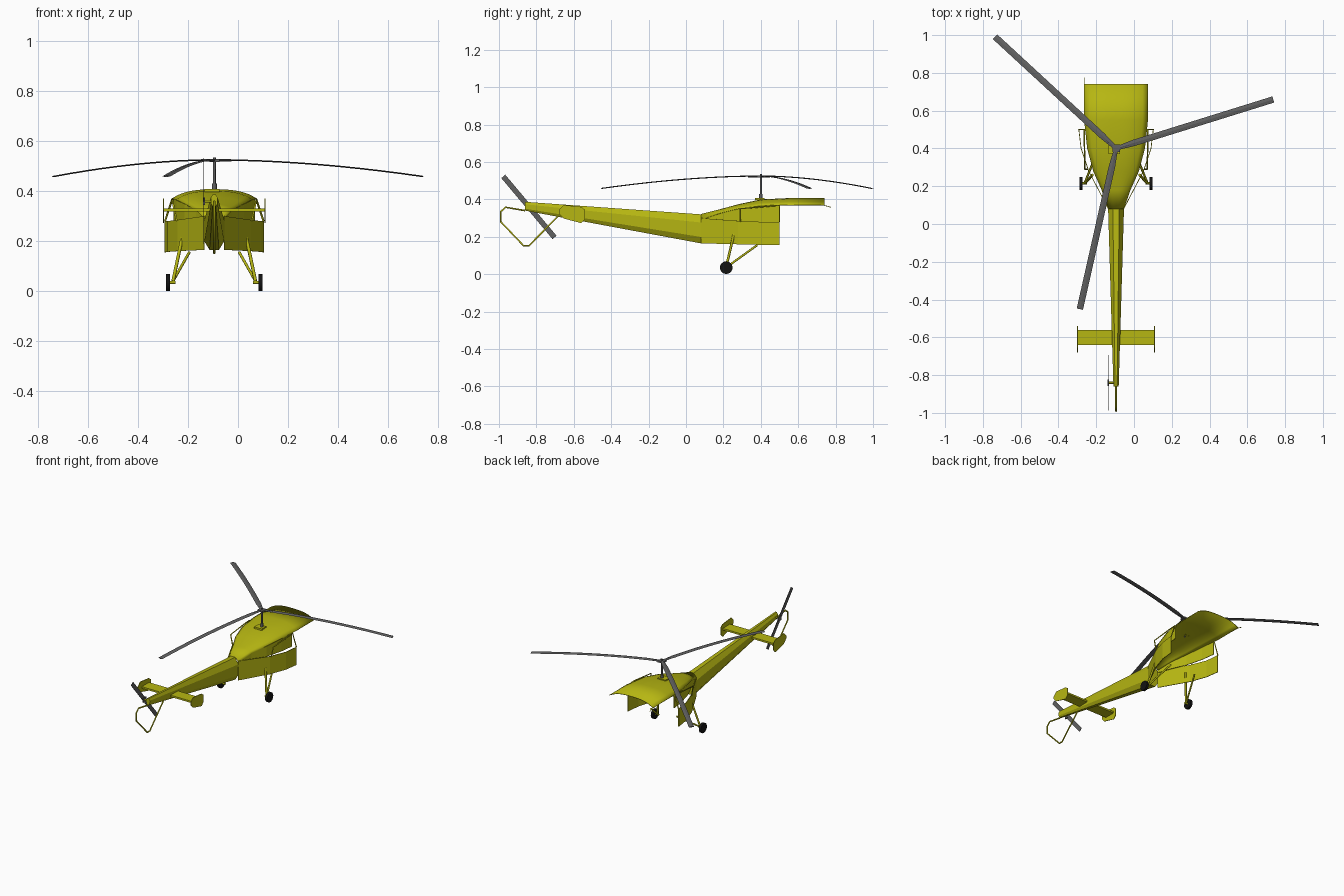
import bpy, bmesh, math
from mathutils import Vector

old = bpy.data.objects.get("Cube")
if old:
    bpy.data.objects.remove(old, do_unlink=True)

CX = -0.095  # centreline of the airframe


def material(name, color):
    m = bpy.data.materials.new(name)
    m.use_nodes = True
    m.diffuse_color = (*color, 1)
    m.node_tree.nodes["Principled BSDF"].inputs["Base Color"].default_value = (*color, 1)
    return m


YELLOW = material("yellow paint", (0.47, 0.47, 0.006))
GREY = material("blade grey", (0.12, 0.12, 0.12))
BLACK = material("tyre black", (0.006, 0.006, 0.006))


def finish(name, bm, mat, smooth=False):
    bmesh.ops.recalc_face_normals(bm, faces=bm.faces)
    me = bpy.data.meshes.new(name)
    bm.to_mesh(me)
    bm.free()
    me.materials.append(mat)
    ob = bpy.data.objects.new(name, me)
    bpy.context.collection.objects.link(ob)
    if smooth:
        bpy.ops.object.select_all(action='DESELECT')
        ob.select_set(True)
        bpy.context.view_layer.objects.active = ob
        bpy.ops.object.shade_smooth_by_angle(angle=math.radians(35))
    return ob


def loft(name, sections, mat, closed=False, smooth=False, thick=0):
    """Skin a list of cross-sections; closed ones get end caps."""
    bm = bmesh.new()
    rings = [[bm.verts.new(p) for p in s] for s in sections]
    n = len(rings[0])
    for a, b in zip(rings, rings[1:]):
        for i in range(n if closed else n - 1):
            j = (i + 1) % n
            bm.faces.new((a[i], a[j], b[j], b[i]))
    if closed:
        bm.faces.new(rings[0])
        bm.faces.new(rings[-1])
    ob = finish(name, bm, mat, smooth)
    if thick:
        mod = ob.modifiers.new("sheet", 'SOLIDIFY')
        mod.thickness = thick
        mod.offset = 0
    return ob


def tube(name, points, radius, mat):
    cu = bpy.data.curves.new(name, 'CURVE')
    cu.dimensions = '3D'
    cu.bevel_depth = radius
    cu.bevel_resolution = 1
    cu.use_fill_caps = True
    sp = cu.splines.new('POLY')
    sp.points.add(len(points) - 1)
    for p, co in zip(sp.points, points):
        p.co = (*co, 1)
    cu.materials.append(mat)
    ob = bpy.data.objects.new(name, cu)
    bpy.context.collection.objects.link(ob)


def box(name, center, size, mat):
    bm = bmesh.new()
    bmesh.ops.create_cube(bm, size=1)
    bmesh.ops.scale(bm, vec=size, verts=bm.verts)
    bmesh.ops.translate(bm, vec=center, verts=bm.verts)
    return finish(name, bm, mat)


def prism_x(name, outline, x, width, mat, smooth=False):
    """Plate with a (y, z) outline and a thickness along x."""
    return loft(name, [[(x + d, y, z) for y, z in outline] for d in (-width / 2, width / 2)],
                mat, True, smooth)


# Tail boom: faceted section, tapering towards the tail
def boom_section(y, w, lo, hi):
    half = [(0.4, 1), (1, 0.72), (0.95, 0.22), (0.45, 0)]
    loop = half + [(-u, v) for u, v in reversed(half)]
    return [(CX + w * u, y, lo + (hi - lo) * v) for u, v in loop]


loft("tail_boom", [boom_section(-0.86, 0.014, 0.34, 0.387),
                   boom_section(0.08, 0.042, 0.165, 0.32)], YELLOW, True)

# Cabin roof: (y, half width, edge height, crown height)
ROOF = [(0.08, 0.04, 0.29, 0.32), (0.18, 0.075, 0.325, 0.345), (0.28, 0.12, 0.35, 0.372),
        (0.40, 0.152, 0.365, 0.398), (0.55, 0.168, 0.37, 0.405), (0.74, 0.168, 0.37, 0.405)]
STEPS = [i / 6 - 1 for i in range(13)]
loft("cabin_roof", [[(CX + w * u, y, e + (c - e) * (1 - abs(u) ** 3)) for u in STEPS]
                    for y, w, e, c in ROOF], YELLOW, smooth=True, thick=0.004)

# Lower cabin side: (y, half width, bottom, top)
LOWER = [(0.08, 0.04, 0.165, 0.30), (0.28, 0.145, 0.16, 0.285), (0.40, 0.185, 0.157, 0.28),
         (0.50, 0.197, 0.155, 0.28)]

for side, s in (("left", 1), ("right", -1)):
    def P(w, y, z):
        return (CX + s * w, y, z)

    loft(side + "_cabin_side", [[P(w, y, lo), P(w, y, hi)] for y, w, lo, hi in LOWER],
         YELLOW, thick=0.004)
    loft(side + "_upper_wall", [[P(w - 0.003, y, 0.275), P(w - 0.003, y, e)]
                                for y, w, e, c in ROOF[:4]] +
         [[P(0.162, 0.5, 0.275), P(0.162, 0.5, 0.368)]], YELLOW, thick=0.004)

    # Door frame outside the upper wall
    tube(side + "_door_frame", [P(0.15, 0.29, 0.28), P(0.165, 0.29, 0.35), P(0.168, 0.45, 0.365),
                                P(0.168, 0.5, 0.368), P(0.197, 0.5, 0.28)], 0.004, YELLOW)

    # Landing gear
    tube(side + "_gear_leg", [P(0.165, 0.215, 0.04), P(0.125, 0.26, 0.23)], 0.007, YELLOW)
    tube(side + "_gear_brace", [P(0.165, 0.22, 0.04), P(0.1, 0.38, 0.155)], 0.006, YELLOW)
    tube(side + "_axle", [P(0.155, 0.215, 0.035), P(0.185, 0.215, 0.035)], 0.007, YELLOW)
    ring = [2 * math.pi * i / 16 for i in range(16)]
    prism_x(side + "_wheel", [(0.215 + 0.034 * math.cos(a), 0.035 + 0.034 * math.sin(a))
                              for a in ring], CX + s * 0.186, 0.016, BLACK, True)

    # Stabiliser end plate
    prism_x(side + "_end_plate", [(-0.68, 0.345), (-0.655, 0.37), (-0.56, 0.36), (-0.54, 0.345),
                                  (-0.54, 0.295), (-0.56, 0.273), (-0.655, 0.298), (-0.68, 0.325)],
            CX + s * 0.204, 0.004, YELLOW)

# Tail surfaces and guard
box("stabiliser", (CX, -0.60, 0.325), (0.408, 0.08, 0.012), YELLOW)
tube("tail_guard", [(CX, y, z) for y, z in
                    [(-0.68, 0.315), (-0.84, 0.152), (-0.868, 0.152), (-0.99, 0.28),
                     (-0.99, 0.335), (-0.965, 0.358), (-0.86, 0.34)]], 0.005, YELLOW)
tube("probe", [(CX - 0.166, 0.65, 0.37), (CX - 0.166, 0.74, 0.368), (CX - 0.166, 0.775, 0.358)],
     0.002, YELLOW)

# Tail rotor
tail_hub = Vector((CX - 0.042, -0.84, 0.36))
tube("tail_rotor_shaft", [(CX, -0.84, 0.36), tail_hub], 0.006, YELLOW)
box("tail_rotor_hub", tail_hub, (0.008, 0.035, 0.03), GREY)
along = Vector((0, 0.137, -0.163))
across = Vector((0, 0.163, 0.137)).normalized() * 0.014
corners = [tail_hub + a + b for a, b in ((along, across), (along, -across),
                                         (-along, -across), (-along, across))]
prism_x("tail_rotor_blades", [(c.y, c.z) for c in corners], tail_hub.x, 0.003, GREY)

# Main rotor: mast, hub and three drooping blades
HUB_Y = 0.40
box("mast_base", (CX - 0.01, HUB_Y - 0.005, 0.402), (0.06, 0.05, 0.012), YELLOW)
tube("rotor_mast", [(CX, HUB_Y, 0.39), (CX, HUB_Y, 0.535)], 0.006, GREY)
tube("mast_collar", [(CX, HUB_Y, 0.40), (CX, HUB_Y, 0.43)], 0.010, GREY)
box("rotor_hub", (CX, HUB_Y, 0.523), (0.04, 0.04, 0.012), GREY)
for k in range(3):
    a = math.radians(17.3 + 120 * k)
    d, n = Vector((math.cos(a), math.sin(a), 0)), Vector((-math.sin(a), math.cos(a), 0))
    rows = []
    for i in range(11):
        t = i / 10
        w = 0.011 if i == 0 else 0.017
        c = Vector((CX, HUB_Y, 0.525 - 0.066 * t ** 1.8)) + d * (0.012 + 0.86 * t)
        up = Vector((0, 0, 0.003))
        rows.append([c + n * w, c + up, c - n * w, c - up])
    loft("rotor_blade_%d" % (k + 1), rows, GREY, True)
    arm = Vector((CX, HUB_Y, 0.523))
    tube("blade_arm_%d" % (k + 1), [arm, arm + d * 0.07], 0.006, GREY)
